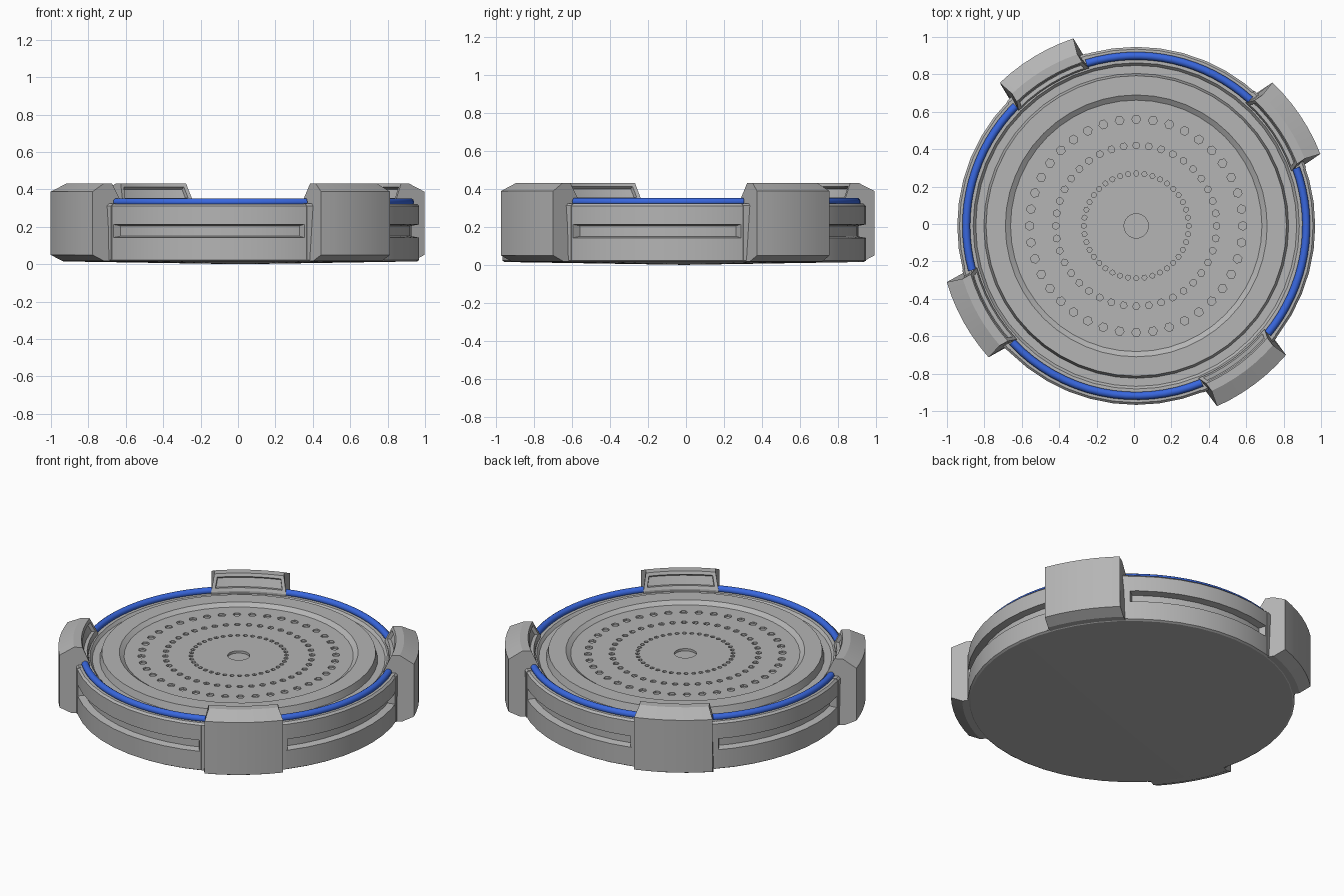
import bpy, bmesh, math
from mathutils import Matrix

if "Cube" in bpy.data.objects:
    bpy.data.objects.remove(bpy.data.objects["Cube"])

CX, CY = 0.012, -0.01                      # disc centre
BRACKETS = [33.9, 121.1, 209.1, 306.7]     # bracket directions in degrees


def material(name, rgb):
    m = bpy.data.materials.new(name)
    m.diffuse_color = (*rgb, 1)
    m.use_nodes = True
    m.node_tree.nodes["Principled BSDF"].inputs["Base Color"].default_value = m.diffuse_color
    return m


GREY = material("metal_grey", (0.46, 0.46, 0.46))
BLUE = material("light_blue", (0.04, 0.135, 0.73))


def finish(bm, name, mat, angle=25):
    bmesh.ops.recalc_face_normals(bm, faces=bm.faces)
    me = bpy.data.meshes.new(name)
    bm.to_mesh(me)
    bm.free()
    me.materials.append(mat)
    if angle:
        me.shade_smooth()
        me.set_sharp_from_angle(angle=math.radians(angle))
    ob = bpy.data.objects.new(name, me)
    ob.location = (CX, CY, 0)
    bpy.context.collection.objects.link(ob)
    return ob


def lathe(profile, name, mat, n=48, angle=25):
    bm = bmesh.new()
    vs = [bm.verts.new((r, 0, z)) for r, z in profile]
    es = [bm.edges.new(p) for p in zip(vs, vs[1:])]
    bmesh.ops.spin(bm, geom=vs + es, cent=(0, 0, 0), axis=(0, 0, 1),
                   angle=2 * math.pi, steps=n)
    bmesh.ops.remove_doubles(bm, verts=bm.verts, dist=1e-4)
    return finish(bm, name, mat, angle)


def curved_block(section, steps=6):
    """Section of (radius, height, half width) swept along the disc's curve."""
    bm = bmesh.new()
    rows, strips = [], {}
    for k in range(steps + 1):
        row = []
        for r, z, half in section:
            t = half * (2 * k / steps - 1)
            row.append(bm.verts.new((math.sqrt(r * r - t * t), t, z)))
        rows.append(row)
    for p, q in zip(rows, rows[1:]):
        for j in range(len(section)):
            strips.setdefault(j, []).append(bm.faces.new((p[j - 1], p[j], q[j], q[j - 1])))
    bm.faces.new(rows[0])
    bm.faces.new(rows[-1])
    bmesh.ops.recalc_face_normals(bm, faces=bm.faces)
    return bm, strips


def turn(bm, degrees):
    bmesh.ops.rotate(bm, verts=bm.verts, cent=(0, 0, 0),
                     matrix=Matrix.Rotation(math.radians(degrees), 3, 'Z'))


# base: shallow cone underside, grooved side, rim, channel, raised ring
lathe([(0, 0), (0.945, 0.015), (0.957, 0.022), (0.957, 0.142), (0.915, 0.15),
       (0.915, 0.205), (0.957, 0.213), (0.957, 0.31), (0.945, 0.322),
       (0.872, 0.322), (0.858, 0.305), (0.815, 0.305), (0.803, 0.349),
       (0.70, 0.349), (0.672, 0.329), (0.672, 0.24), (0, 0.24)], "base", GREY)

# perforated dish floor
dish = lathe([(0, 0.245), (0.672, 0.245), (0.672, 0.329), (0, 0.329)],
             "dish_floor", GREY, angle=0)

# cutter: three rings of holes and a centre recess
bm = bmesh.new()


def peg(r, a, size, sides, bottom):
    mat = Matrix.Rotation(a, 4, 'Z') @ Matrix.Translation((r, 0, bottom + 0.025))
    bmesh.ops.create_cone(bm, cap_ends=True, segments=sides, radius1=size,
                          radius2=size, depth=0.05, matrix=mat)


for r, size in ((0.57, 0.024), (0.43, 0.019), (0.28, 0.014)):
    for k in range(40):
        peg(r, 2 * math.pi * k / 40, size, 6, 0.317)
peg(0, 0, 0.065, 32, 0.314)
cutter = finish(bm, "hole_cutter", GREY, 0)
cutter.hide_render = True
cutter.hide_viewport = True
mod = dish.modifiers.new("holes", 'BOOLEAN')
mod.operation = 'DIFFERENCE'
mod.solver = 'EXACT'
mod.object = cutter

# blue light tubes between the brackets
for i, a in enumerate(BRACKETS):
    b = BRACKETS[(i + 1) % 4] + (360 if i == 3 else 0)
    a0, a1 = math.radians(a + 14), math.radians(b - 14)
    bm = bmesh.new()
    rings = []
    for k in range(17):
        t = a0 + (a1 - a0) * k / 16
        ring = []
        for j in range(10):
            p = 2 * math.pi * j / 10
            r = 0.909 + 0.021 * math.cos(p)
            ring.append(bm.verts.new((r * math.cos(t), r * math.sin(t),
                                      0.332 + 0.021 * math.sin(p))))
        rings.append(ring)
    for p, q in zip(rings, rings[1:]):
        for j in range(10):
            bm.faces.new((p[j], p[j - 1], q[j - 1], q[j]))
    bm.faces.new(rings[0])
    bm.faces.new(rings[-1])
    finish(bm, f"light_tube_{i + 1}", BLUE, 50)

# brackets: curved blocks, narrower on top, with a recessed panel on the inner
# slope, each with a slim collar and a plug that closes the groove beside it
SECTION = [(0.99, 0.018, 0.23), (1.057, 0.05, 0.23), (1.057, 0.388, 0.23),
           (0.97, 0.432, 0.204), (0.922, 0.432, 0.204), (0.88, 0.335, 0.22),
           (0.88, 0.25, 0.22), (0.90, 0.018, 0.23)]
COLLAR = [(r, z, 0.247) for r, z in
          ((0.90, 0.02), (0.96, 0.022), (0.96, 0.312), (0.948, 0.324), (0.90, 0.324))]
PLUG = [(r, z, 0.258) for r, z in
        ((0.90, 0.13), (0.956, 0.13), (0.956, 0.22), (0.90, 0.22))]
for i, a in enumerate(BRACKETS):
    bm, strips = curved_block(SECTION)
    inner = strips[5]
    bmesh.ops.inset_region(bm, faces=inner, thickness=0.02, use_even_offset=True)
    bmesh.ops.inset_region(bm, faces=inner, thickness=0.006, depth=-0.02,
                           use_even_offset=True)
    turn(bm, a)
    finish(bm, f"bracket_{i + 1}", GREY, 20)
    for name, section in (("collar", COLLAR), ("groove_plug", PLUG)):
        bm, _ = curved_block(section)
        turn(bm, a)
        finish(bm, f"{name}_{i + 1}", GREY, 20)
